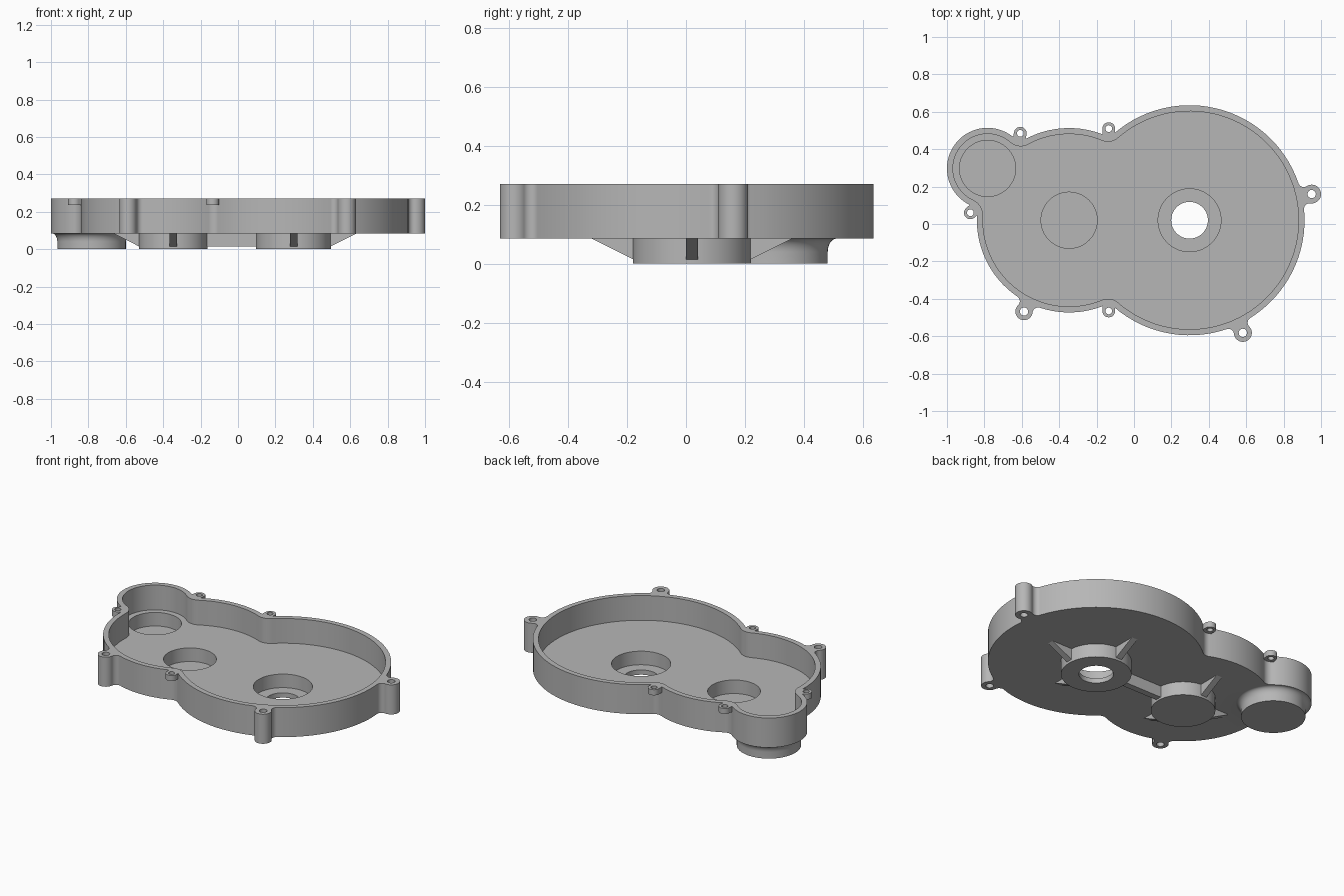
import bpy, bmesh, math
from mathutils import Vector

if "Cube" in bpy.data.objects:
    bpy.data.objects.remove(bpy.data.objects["Cube"])

grey = bpy.data.materials.new("cast_grey")
grey.diffuse_color = (0.47, 0.47, 0.47, 1)
grey.use_nodes = True
grey.node_tree.nodes["Principled BSDF"].inputs["Base Color"].default_value = grey.diffuse_color

RIM, FLOOR, BASE, POCKET = 0.27, 0.115, 0.085, 0.03   # main heights
WALL = 0.032
TAU = 2 * math.pi


# ---- 2D profile helpers ----
def arc(c, r, a0, a1):
    n = max(3, int(abs(a1 - a0) / TAU * 96))
    return [c + r * Vector((math.cos(a0 + (a1 - a0) * i / n), math.sin(a0 + (a1 - a0) * i / n)))
            for i in range(n)]


def circle(x, y, r):
    return arc(Vector((x, y)), r, 0, TAU)


def angle(v):
    return math.atan2(v.y, v.x)


def fillet_centre(c1, r1, c2, r2):
    d = c2 - c1
    t = (r1 * r1 - r2 * r2 + d.length_squared) / (2 * d.length)
    h = math.sqrt(r1 * r1 - t * t)
    u = d.normalized()
    return c1 + u * t + Vector((u.y, -u.x)) * h


def outline(chain, inset=0.0):
    """Counter-clockwise chain of circles joined by concave fillets."""
    cs = [(Vector((x, y)), r - inset, f + inset) for x, y, r, f in chain]
    n = len(cs)
    fil = [fillet_centre(cs[i][0], cs[i][1] + cs[i][2],
                         cs[(i + 1) % n][0], cs[(i + 1) % n][1] + cs[i][2]) for i in range(n)]
    pts = []
    for i, (c, r, f) in enumerate(cs):
        a0, a1 = angle(fil[i - 1] - c), angle(fil[i] - c)
        pts += arc(c, r, a0, a0 + (a1 - a0) % TAU)
        b0, b1 = angle(c - fil[i]), angle(cs[(i + 1) % n][0] - fil[i])
        pts += arc(fil[i], f, b0, b0 - (b0 - b1) % TAU)
    return pts


# ---- surface helpers ----
def cap(bm, z, *loops):
    edges = []
    for lp in loops:
        vs = [bm.verts.new((p.x, p.y, z)) for p in lp]
        edges += [bm.edges.new((vs[i - 1], vs[i])) for i in range(len(vs))]
    bmesh.ops.triangle_fill(bm, edges=edges, use_beauty=True, normal=(0, 0, 1))


def wall(bm, lo, z0, hi, z1):
    a = [bm.verts.new((p.x, p.y, z0)) for p in lo]
    b = [bm.verts.new((p.x, p.y, z1)) for p in hi]
    for i in range(len(a)):
        bm.faces.new((a[i - 1], a[i], b[i], b[i - 1]))


def finish(bm, name, smooth=True):
    bmesh.ops.remove_doubles(bm, verts=bm.verts[:], dist=1e-5)
    bmesh.ops.recalc_face_normals(bm, faces=bm.faces[:])
    me = bpy.data.meshes.new(name)
    bm.to_mesh(me)
    bm.free()
    me.materials.append(grey)
    ob = bpy.data.objects.new(name, me)
    bpy.context.collection.objects.link(ob)
    if smooth:
        bpy.ops.object.select_all(action='DESELECT')
        ob.select_set(True)
        bpy.context.view_layer.objects.active = ob
        bpy.ops.object.shade_smooth_by_angle(angle=math.radians(30))
    return ob


# ---- housing: three merged round chambers with three full-height bolt lugs ----
AX, BX, CY = 0.297, -0.347, 0.02
big = (AX, CY, 0.615, 0.05)
mid = (BX, CY, 0.493, 0.05)
small = (-0.783, 0.297, 0.217, 0.06)
lugs = [(0.95, 0.16, 0.05), (-0.588, -0.468, 0.046), (0.582, -0.582, 0.048)]
F = 0.03
big_f, mid_f = big[:3] + (F,), mid[:3] + (F,)
lug = [l + (F,) for l in lugs]
outer = outline([big_f, lug[0], big, mid, small, mid_f, lug[1], mid, big_f, lug[2]])
inner = outline([big, mid, small, mid], WALL)
bolts = [circle(x, y, 0.022) for x, y, r in lugs]

bm = bmesh.new()
cap(bm, RIM, outer, inner, *bolts)
wall(bm, outer, BASE, outer, RIM)
wall(bm, inner, FLOOR, inner, RIM)
for b in bolts:
    wall(bm, b, BASE, b, RIM)

# bearing pockets: x, y, pocket radius, boss radius, shaft hole radius, flare
seats = [(AX, CY, 0.168, 0.2, 0.098, 0), (BX, CY, 0.15, 0.183, 0, 0),
         (-0.783, 0.297, 0.15, 0.183, 0, 0.03)]
pockets, bosses = [], []
for x, y, rp, rb, rh, flare in seats:
    pocket, boss = circle(x, y, rp), circle(x, y, rb)
    hole = [circle(x, y, rh)] if rh else []
    wall(bm, pocket, POCKET, pocket, FLOOR)
    cap(bm, POCKET, pocket, *hole)
    cap(bm, 0, boss, *hole)
    for h in hole:
        wall(bm, h, 0, h, POCKET)
    # boss side, curving outwards under the floor where flared
    rings = [(rb, 0)]
    if flare:
        for i in range(9):
            a = i / 8 * math.pi / 2
            rings.append((rb + flare * (1 - math.cos(a)), BASE - 0.045 * (1 - math.sin(a))))
    else:
        rings.append((rb, BASE))
    for (r0, z0), (r1, z1) in zip(rings, rings[1:]):
        wall(bm, circle(x, y, r0), z0, circle(x, y, r1), z1)
    pockets.append(pocket)
    bosses.append(circle(x, y, rings[-1][0]))
cap(bm, FLOOR, inner, *pockets)
cap(bm, BASE, outer, *bolts, *bosses)
finish(bm, "housing")

# ---- short screw ears near the rim: x, y, direction towards the wall ----
ears = [(-0.608, 0.485, -100), (-0.135, 0.51, -90), (-0.875, 0.06, 40), (-0.135, -0.465, 90)]
for i, (x, y, deg) in enumerate(ears):
    a, c, r = math.radians(deg), Vector((x, y)), 0.034
    d = Vector((math.cos(a), math.sin(a)))
    prof = arc(c, r, a + math.pi / 2, a + 1.5 * math.pi)
    s = Vector((-d.y, d.x)) * r
    prof += [c - s, c - s + d * 0.048, c + s + d * 0.048]
    hole = circle(x, y, 0.018)
    bm = bmesh.new()
    for z in (0.235, RIM):
        cap(bm, z, prof, hole)
    wall(bm, prof, 0.235, prof, RIM)
    wall(bm, hole, 0.235, hole, RIM)
    finish(bm, f"screw_ear_{i + 1}")


# ---- stiffening ribs around the two large bosses ----
def rib(name, x, y, deg, prof, half=0.02):
    a = math.radians(deg)
    d, s = Vector((math.cos(a), math.sin(a))), Vector((-math.sin(a), math.cos(a))) * half
    bm = bmesh.new()
    sides = []
    for k in (-1, 1):
        vs = []
        for u, z in prof:
            p = Vector((x, y)) + d * u + s * k
            vs.append(bm.verts.new((p.x, p.y, z)))
        bm.faces.new(vs)
        sides.append(vs)
    for i in range(len(prof)):
        bm.faces.new((sides[0][i - 1], sides[0][i], sides[1][i], sides[1][i - 1]))
    finish(bm, name, False)


TOP = BASE + 0.005
for name, x, r, reach, dirs in (("large", AX, 0.2, 0.34, (0, 90, -90)),
                                ("medium", BX, 0.183, 0.32, (180, 90, -90))):
    for i, deg in enumerate(dirs):
        rib(f"{name}_boss_rib_{i + 1}", x, CY, deg,
            [(r - 0.012, 0.015), (r, 0.015), (reach, BASE), (reach, TOP), (r - 0.012, TOP)])
rib("connecting_rib", BX, CY, 0,
    [(0.173, 0.013), (AX - BX - 0.19, 0.013), (AX - BX - 0.19, TOP), (0.173, TOP)])
